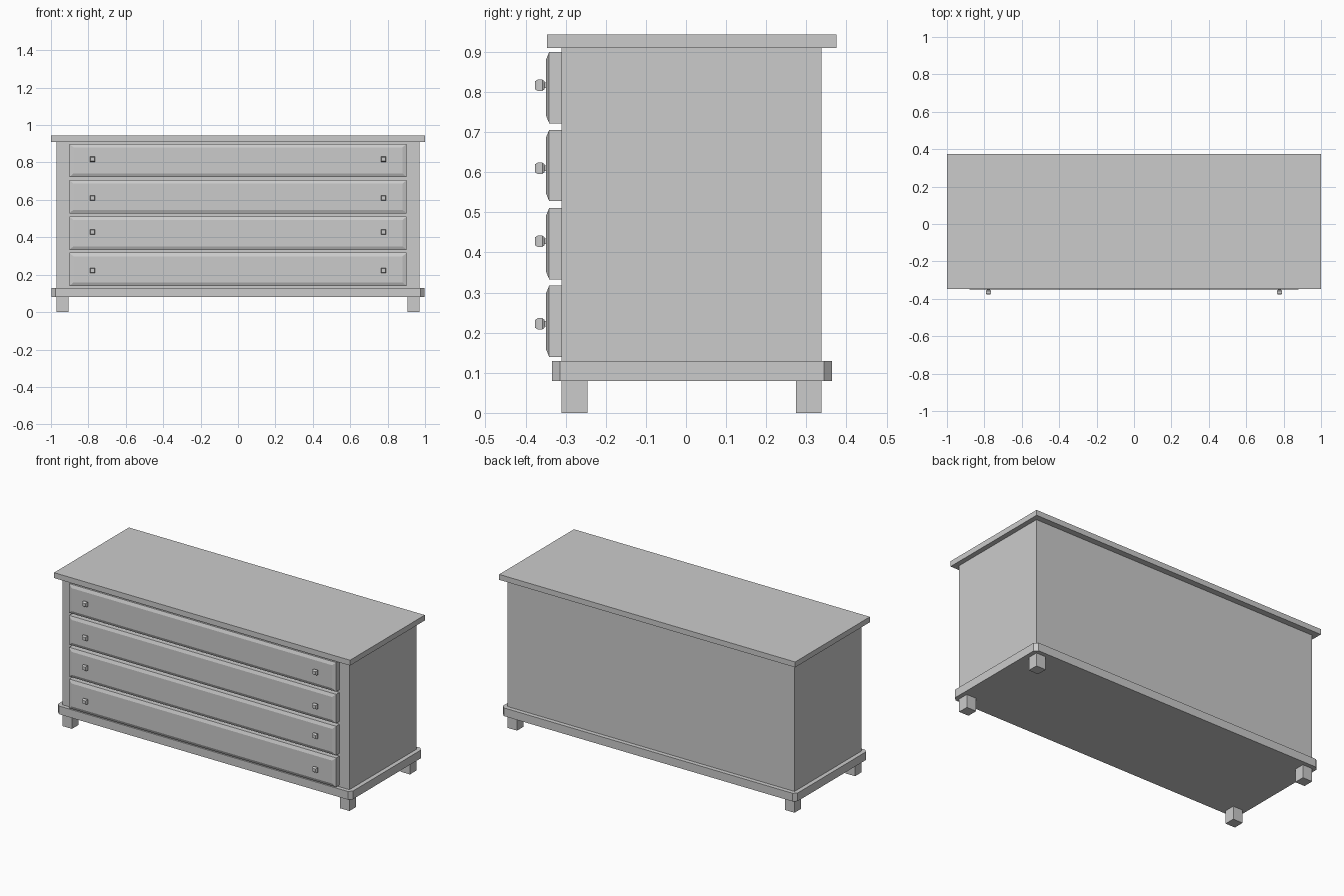
import bpy, bmesh

if "Cube" in bpy.data.objects:
    bpy.data.objects.remove(bpy.data.objects["Cube"])

def rings_mesh(name, rings):
    """Loft equal-length closed rings and cap both ends."""
    bm = bmesh.new()
    loops = [[bm.verts.new(p) for p in r] for r in rings]
    n = len(loops[0])
    for a, b in zip(loops, loops[1:]):
        for i in range(n):
            j = (i + 1) % n
            bm.faces.new((a[i], a[j], b[j], b[i]))
    bm.faces.new(loops[0])
    bm.faces.new(loops[-1])
    bmesh.ops.recalc_face_normals(bm, faces=bm.faces)
    me = bpy.data.meshes.new(name)
    bm.to_mesh(me)
    bm.free()
    ob = bpy.data.objects.new(name, me)
    bpy.context.collection.objects.link(ob)
    return ob

def rect_xz(cx, cz, hx, hz, y):
    return [(cx + sx * hx, y, cz + sz * hz)
            for sx, sz in ((-1, -1), (1, -1), (1, 1), (-1, 1))]

def box(name, x0, x1, y0, y1, z0, z1):
    cx, cz, hx, hz = (x0 + x1) / 2, (z0 + z1) / 2, (x1 - x0) / 2, (z1 - z0) / 2
    return rings_mesh(name, [rect_xz(cx, cz, hx, hz, y) for y in (y0, y1)])

# Carcass and overhanging top
box("body", -0.97, 0.97, -0.31, 0.338, 0.08, 0.91)
box("top_board", -1, 1, -0.347, 0.375, 0.91, 0.943)

# Plinth with clipped vertical corners
X, Y0, Y1, C = 0.996, -0.334, 0.364, 0.02
outline = [(-X + C, Y0), (X - C, Y0), (X, Y0 + C), (X, Y1 - C),
           (X - C, Y1), (-X + C, Y1), (-X, Y1 - C), (-X, Y0 + C)]
rings_mesh("plinth", [[(x, y, z) for x, y in outline] for z in (0.08, 0.13)])

# Square feet
for side in (-1, 1):
    for label, y0 in (("front", -0.31), ("back", 0.274)):
        xa, xb = sorted((side * 0.905, side * 0.97))
        box(f"{label}_foot", xa, xb, y0, y0 + 0.064, 0, 0.08)

# Knob profile: (half width, y)
knob = [(0.007, -0.345), (0.007, -0.353), (0.010, -0.353),
        (0.014, -0.358), (0.014, -0.370), (0.010, -0.376)]

# Drawers with bevelled fronts and two knobs each
for zc, kz in ((0.2285, 0.222), (0.422, 0.428), (0.617, 0.610), (0.811, 0.817)):
    rings_mesh("drawer_front", [
        rect_xz(0, zc, 0.902, 0.089, -0.305),
        rect_xz(0, zc, 0.902, 0.089, -0.341),
        rect_xz(0, zc, 0.880, 0.070, -0.349)])
    for side in (-1, 1):
        rings_mesh("drawer_knob",
                   [rect_xz(side * 0.778, kz, h, h, y) for h, y in knob])
